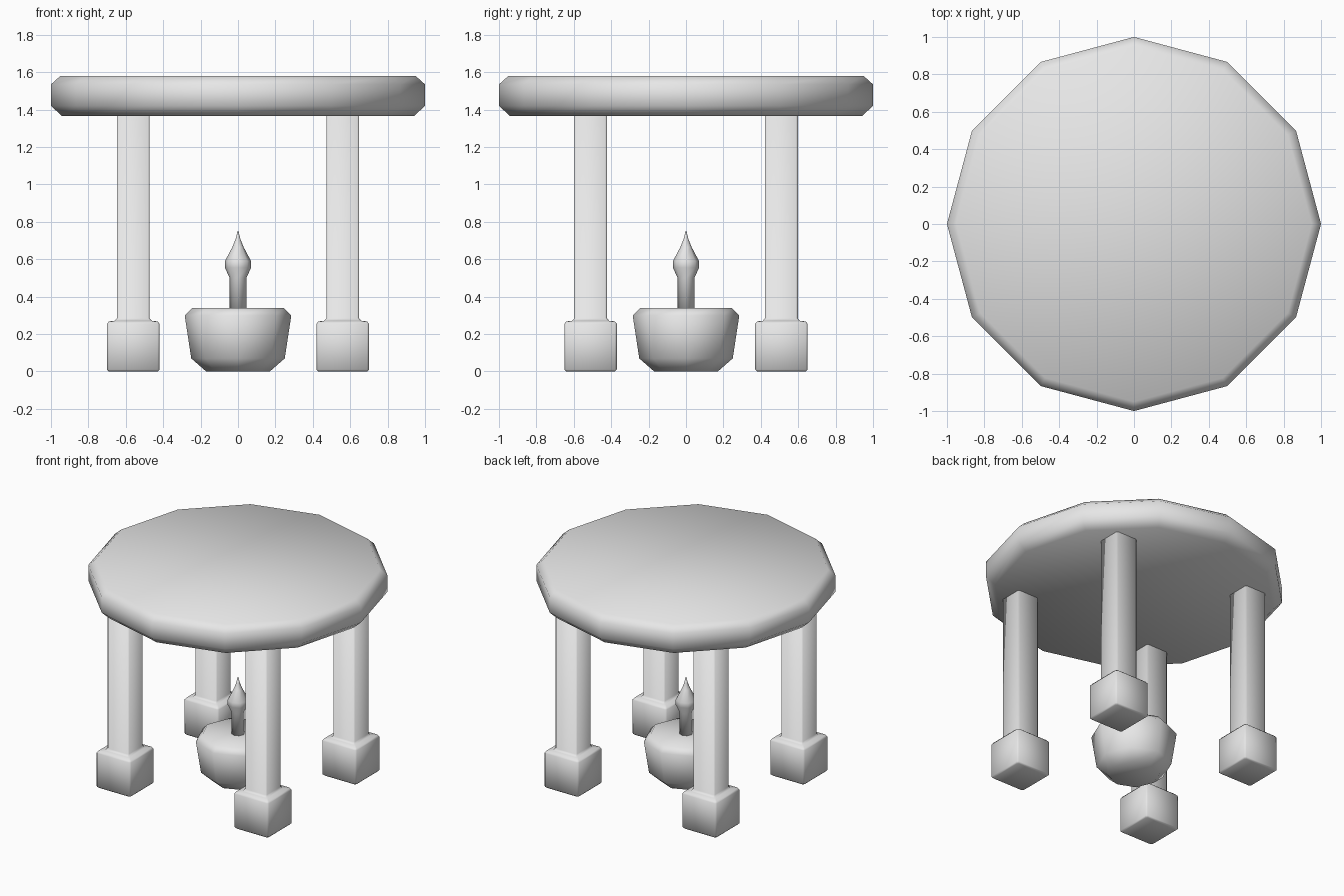
import bpy, bmesh
from math import cos, sin, tau

cube = bpy.data.objects.get("Cube")
if cube:
    bpy.data.objects.remove(cube, do_unlink=True)

grey = bpy.data.materials.new("plain grey")
grey.use_nodes = True
colour = (0.8, 0.8, 0.8, 1)
grey.diffuse_color = colour
grey.node_tree.nodes["Principled BSDF"].inputs["Base Color"].default_value = colour


def circle(sides):
    """Cross-section: regular polygon."""
    return lambda r: [(r * cos(tau * i / sides), r * sin(tau * i / sides)) for i in range(sides)]


def rounded_square(r, chamfer=0.01):
    """Cross-section: square with small chamfered corners."""
    a = r - chamfer
    return [(r, -a), (r, a), (a, r), (-a, r), (-r, a), (-r, -a), (-a, -r), (a, -r)]


def stack(name, section, profile, location=(0, 0, 0)):
    """Join cross-sections of the given (size, height) steps into a closed solid."""
    bm = bmesh.new()
    rings = [[bm.verts.new((x, y, z)) for x, y in section(r)] for r, z in profile]
    for low, high in zip(rings, rings[1:]):
        for i in range(len(low)):
            j = (i + 1) % len(low)
            bm.faces.new((low[i], low[j], high[j], high[i]))
    bm.faces.new(rings[0][::-1])
    bm.faces.new(rings[-1])
    for face in bm.faces:
        face.smooth = True
    mesh = bpy.data.meshes.new(name)
    bm.to_mesh(mesh)
    bm.free()
    mesh.materials.append(grey)
    obj = bpy.data.objects.new(name, mesh)
    obj.location = location
    bpy.context.collection.objects.link(obj)
    return obj


# Twelve-sided table top with bevelled rim
stack("table_top", circle(12), [(0.94, 1.365), (1, 1.42), (1, 1.535), (0.95, 1.58)])

# Four square legs, each rising from a block foot
leg_profile = [(0.13, 0), (0.14, 0.01), (0.14, 0.255), (0.13, 0.268),
               (0.1, 0.27), (0.0875, 0.285), (0.0875, 1.38)]
for depth, y in (("front", -0.51), ("back", 0.51)):
    for side, x in (("right", -0.56), ("left", 0.56)):
        stack(f"{depth}_{side}_leg", rounded_square, leg_profile, (x, y, 0))

# Bowl on the floor between the legs
stack("bowl", circle(8), [(0.17, 0), (0.25, 0.07), (0.285, 0.3), (0.245, 0.34)])

# Stem with a pointed flame
stack("flame_stem", circle(8), [(0.045, 0.33), (0.045, 0.5), (0.07, 0.555), (0.07, 0.59),
                                (0.03, 0.665), (0.012, 0.71), (0.003, 0.75)])
